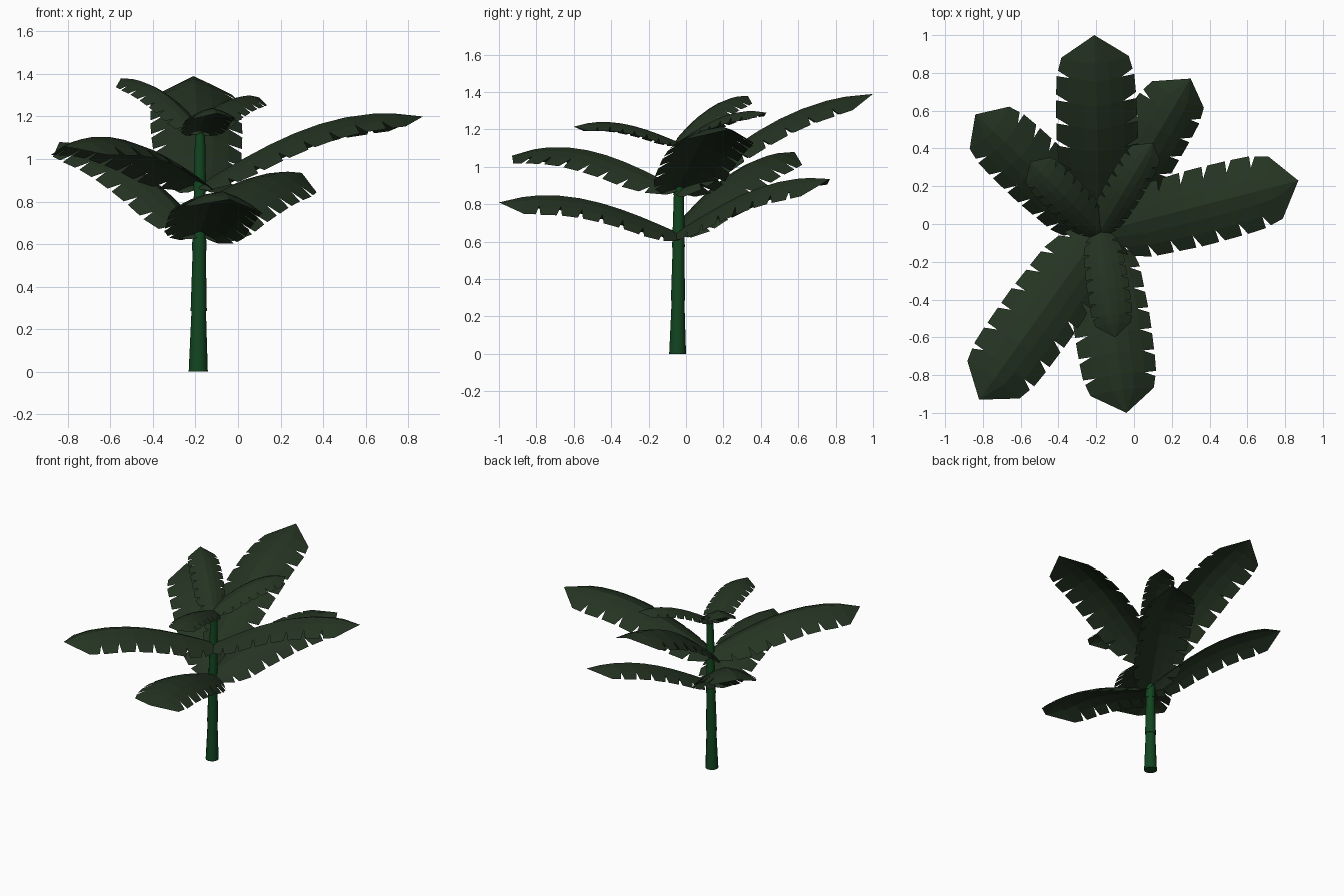
import bpy, bmesh, math
from mathutils import Vector, Matrix

if "Cube" in bpy.data.objects:
    bpy.data.objects.remove(bpy.data.objects["Cube"])


def material(name, rgb):
    m = bpy.data.materials.new(name)
    m.diffuse_color = (*rgb, 1)
    m.use_nodes = True
    m.node_tree.nodes["Principled BSDF"].inputs["Base Color"].default_value = m.diffuse_color
    return m


LEAF = material("leaf_green", (0.018, 0.034, 0.016))
STEM = material("stem_green", (0.006, 0.060, 0.014))


def make_object(name, verts, faces, mat):
    # build a mesh object and weld shared corners
    me = bpy.data.meshes.new(name)
    me.from_pydata(verts, [], faces)
    me.materials.append(mat)
    bm = bmesh.new()
    bm.from_mesh(me)
    bmesh.ops.remove_doubles(bm, verts=bm.verts, dist=0.0005)
    bm.to_mesh(me)
    bm.free()
    ob = bpy.data.objects.new(name, me)
    bpy.context.collection.objects.link(ob)
    return ob


# Trunk: stepped tapering sections, lathed with few sides
def trunk(sides=12):
    profile = [(0.045, 0), (0.034, 0.285), (0.038, 0.285), (0.031, 0.57),
               (0.034, 0.57), (0.027, 0.85), (0.030, 0.85), (0.023, 1.125)]
    verts, faces = [], []
    for r, z in profile:
        cx, cy = -0.187 + 0.008 * z, -0.045 + 0.008 * z
        for k in range(sides):
            a = 2 * math.pi * k / sides
            verts.append((cx + r * math.cos(a), cy + r * math.sin(a), z))
    for j in range(len(profile) - 1):
        for k in range(sides):
            n = (k + 1) % sides
            faces.append((j * sides + k, j * sides + n,
                          (j + 1) * sides + n, (j + 1) * sides + k))
    faces.append(tuple(reversed(range(sides))))
    faces.append(tuple(range(len(verts) - sides, len(verts))))
    ob = make_object("trunk", verts, faces, STEM)
    bpy.context.view_layer.objects.active = ob
    ob.select_set(True)
    bpy.ops.object.shade_smooth_by_angle(angle=math.radians(35))
    ob.select_set(False)


# Half-width of a leaf along its length (fraction of the widest)
WIDTHS = [(0, 0.35), (0.1, 0.75), (0.2, 0.95), (0.5, 1.03), (0.78, 1.0), (0.88, 0.85), (1, 0)]


def width(t):
    for (t0, w0), (t1, w1) in zip(WIDTHS, WIDTHS[1:]):
        if t <= t1:
            return w0 + (w1 - w0) * (t - t0) / (t1 - t0)
    return 0


# Leaf: arched spine, folded blade, torn teeth along both edges
def leaf(name, base, tip, half, roll=0, bow=0.25, teeth=7):
    base, tip = Vector(base), Vector(tip)
    along = tip - base
    length = along.length
    side = along.cross(Vector((0, 0, 1))).normalized()
    up = side.cross(along).normalized()
    turn = Matrix.Rotation(math.radians(-roll), 3, along)  # + lifts the right edge
    side_r, up_r = turn @ side, turn @ up

    def point(t, s, u):
        # s = side (-1 / 1), u = 0 spine .. 1 outer edge
        w = width(t) * half
        bulge = bow * length * t * (1 - t * t)
        drop = w * (0.18 * u + 0.27 * u * u)
        return base + along * t + up * bulge - up_r * drop + side_r * (s * u * w)

    verts, faces = [], []
    end, c, notch = 0.80, 0.88, 0.68
    step = end / teeth
    for s in (-1, 1):
        def add(*pts):
            pts = pts if s > 0 else pts[::-1]
            i = len(verts)
            verts.extend(pts)
            faces.append(tuple(range(i, i + len(pts))))

        for k in range(teeth):
            a, b = k * step, (k + 1) * step
            add(point(a, s, 0), point(a, s, 0.35), point(b, s, 0.35), point(b, s, 0))
            add(point(a, s, 0.35), point(a, s, notch), point(b, s, notch), point(b, s, 0.35))
            add(point(a, s, notch), point(a + 0.2 * step, s, 1),
                point(b - 0.05 * step, s, 1), point(b, s, notch))
        # pointed end of the blade
        add(point(end, s, 0), point(end, s, 0.35), point(c, s, 0.35), point(c, s, 0))
        add(point(end, s, 0.35), point(end, s, notch), point(end + 0.02, s, 1),
            point(c, s, 1), point(c, s, 0.35))
        add(point(c, s, 0), point(c, s, 0.35), point(1, s, 0))
        add(point(c, s, 0.35), point(c, s, 1), point(1, s, 0))
    make_object(name, verts, faces, LEAF)


trunk()
X, Y = -0.18, -0.04
# Three tiers of three leaves: start height, tip, half-width, roll, arch
LEAVES = {
    "lower_leaf_front": (0.64, (-0.04, -1.0, 0.81), 0.20, 5, 0.25),
    "lower_leaf_right": (0.65, (0.30, 0.77, 0.935), 0.185, -12, 0.21),
    "lower_leaf_left": (0.64, (-0.84, 0.58, 1.08), 0.18, 0, 0.25),
    "middle_leaf_back": (0.86, (-0.21, 1.0, 1.39), 0.21, 0, 0.23),
    "middle_leaf_right": (0.87, (0.87, 0.23, 1.20), 0.20, 4, 0.25),
    "middle_leaf_left": (0.88, (-0.82, -0.93, 1.06), 0.20, 0, 0.25),
    "top_leaf_front": (1.125, (-0.10, -0.60, 1.215), 0.11, 0, 0.25),
    "top_leaf_right": (1.125, (0.10, 0.43, 1.29), 0.10, -6, 0.25),
    "top_leaf_left": (1.125, (-0.55, 0.33, 1.38), 0.11, 0, 0.25),
}
for name, (z, tip, half, roll, bow) in LEAVES.items():
    # start slightly behind the trunk axis so the leaf bases wrap the stem
    back = (Vector((X, Y)) - Vector(tip[:2])).normalized() * 0.015
    leaf(name, (X + back.x, Y + back.y, z), tip, half, roll, bow)
